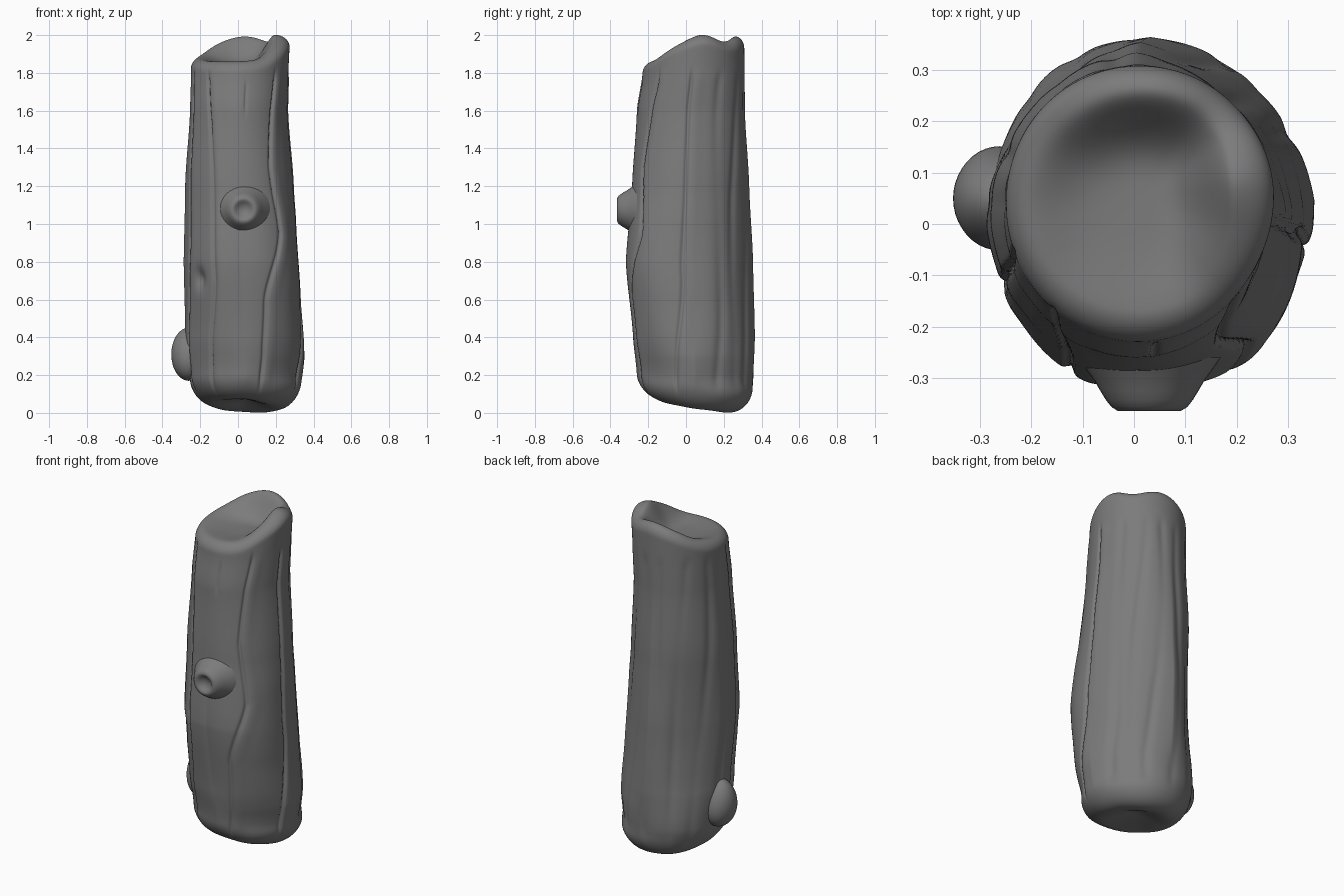
import bpy, bmesh, math
from mathutils import Vector, Matrix

cube = bpy.data.objects.get("Cube")
if cube:
    bpy.data.objects.remove(cube)

bark = bpy.data.materials.new("bark grey")
bark.use_nodes = True
GREY = (0.2, 0.2, 0.2, 1)
bark.diffuse_color = GREY
bark.node_tree.nodes["Principled BSDF"].inputs["Base Color"].default_value = GREY

SEGS, ROWS = 300, 110


def smooth(t):
    t = max(0.0, min(1.0, t))
    return t * t * (3 - 2 * t)


def interp(points, v):
    """Softly interpolate sorted (position, value) pairs."""
    if v <= points[0][0]:
        return points[0][1]
    for (a, p), (b, q) in zip(points, points[1:]):
        if v <= b:
            t = (v - a) / (b - a)
            return p + (q - p) * (smooth(t) + t) / 2
    return points[-1][1]


def around(points, deg):
    """Blurred lookup in a table that runs round the trunk."""
    return sum(interp(points, (deg + k) % 360) for k in range(-14, 15, 2)) / 15


def finish(bm, name):
    bmesh.ops.recalc_face_normals(bm, faces=bm.faces)
    mesh = bpy.data.meshes.new(name)
    bm.to_mesh(mesh)
    bm.free()
    mesh.materials.append(bark)
    for p in mesh.polygons:
        p.use_smooth = True
    ob = bpy.data.objects.new(name, mesh)
    bpy.context.collection.objects.link(ob)


# Trunk outline: extents by height
LEFT = [(0, -.24), (.2, -.255), (.4, -.28), (.8, -.293), (1.2, -.282), (1.6, -.255), (1.8, -.25), (2, -.25)]
RIGHT = [(0, .315), (.3, .352), (.6, .327), (1, .304), (1.2, .292), (1.6, .262), (1.8, .267), (2, .275)]
FRONT = [(0, -.23), (.2, -.26), (.4, -.28), (.8, -.315), (1.2, -.285), (1.6, -.26), (1.8, -.23), (2, -.2)]
BACK = [(0, .35), (.4, .365), (.8, .355), (1.2, .335), (1.6, .312), (2, .308)]
# Uneven end rims: height by angle
TOP_RIM = [(0, 2.0), (18, 2.005), (45, 1.955), (70, 1.99), (92, 1.995), (120, 1.96), (150, 1.9),
           (180, 1.875), (225, 1.86), (270, 1.86), (300, 1.87), (330, 1.945), (360, 2.0)]
BASE_RIM = [(0, .02), (60, 0), (120, .01), (180, .045), (225, .07), (270, .075), (315, .045), (360, .02)]
# How far out the crown of the top rim sits: the raised lobe is the thickest
CROWN = [(0, .7), (25, .72), (50, .83), (180, .8), (270, .8), (310, .8), (360, .7)]
# Bark cracks: angle by height
CRACKS = [
    [(.2, 232), (.7, 244), (1.2, 242), (1.8, 230)],
    [(.2, 286), (.6, 293), (.95, 312), (1.3, 305), (1.8, 317)],
    [(.2, 340), (.7, 353), (1.2, 355), (1.8, 358)],
    [(.2, 195), (.9, 206), (1.8, 200)],
]
SOFT_FOLDS = [28, 50, 72, 98, 124, 152, 176]


def angle_gap(a, b):
    return (a - b + 180) % 360 - 180


def bark_offset(deg, z):
    """Radial relief: cracks with a raised lip, and soft folds on the back."""
    fade = smooth((z - .08) / .12) * smooth((1.84 - z) / .1)
    d = 0.0
    for path in CRACKS:
        g = angle_gap(deg, interp(path, z))
        d += .004 * math.exp(-((g - 7) / 6) ** 2) - .013 * math.exp(-(g / 1.8) ** 2)
    for i, centre in enumerate(SOFT_FOLDS):
        g = angle_gap(deg, centre + 8 * (z - 1) + 4 * math.sin(3 * z + 2 * i))
        depth = .005 + .003 * math.sin(4 * z + 3 * i)
        d -= depth * math.exp(-(g / 5) ** 2)
    g = angle_gap(deg, 278)
    d -= .008 * math.exp(-(g / 1.5) ** 2 - ((z - 1.67) / .08) ** 4)
    # small hollow low on the front
    d -= .03 * math.exp(-(angle_gap(deg, 224) / 7) ** 2 - ((z - .71) / .05) ** 2)
    # the trunk swells diagonally, one way at mid height and the other low down
    a = math.radians(deg)
    swell = .03 * math.exp(-((z - .78) / .42) ** 2) - .022 * math.exp(-((z - .22) / .15) ** 2)
    d += swell * math.cos(a + math.pi / 4) * abs(math.sin(2 * a))
    # and is flatter on one back corner
    if deg < 90:
        d -= .018 * smooth((1.7 - z) / .6) * math.sin(2 * a)
    return d * fade


def side_point(deg, z, scale=1.0):
    l, r, f, b = (interp(t, z) for t in (LEFT, RIGHT, FRONT, BACK))
    a = math.radians(deg)
    d = bark_offset(deg, z)
    x = (l + r) / 2 + ((r - l) / 2 + d) * math.cos(a) * scale
    y = (f + b) / 2 + ((b - f) / 2 + d) * math.sin(a) * scale
    return Vector((x, y, z))


def column(deg):
    """One lengthwise strip of points, base centre to top hollow."""
    lo, hi, crown = around(BASE_RIM, deg), around(TOP_RIM, deg), around(CROWN, deg)
    pts = []
    # hollow base
    for i in range(1, 12):
        s = i / 12
        p = side_point(deg, lo, .62 * s)
        p.z = .07 + (lo - .07) * smooth(s)
        pts.append(p)
    # rounded lower edge
    for i in range(14):
        a = i / 14 * math.pi / 2
        pts.append(side_point(deg, lo + .13 * (1 - math.cos(a)), .62 + .38 * math.sin(a)))
    # sides
    start, end = lo + .13, hi - .06
    for i in range(ROWS + 1):
        pts.append(side_point(deg, start + (end - start) * i / ROWS))
    # rounded upper rim
    for i in range(1, 13):
        a = i / 12 * math.pi / 2
        pts.append(side_point(deg, end + .06 * math.sin(a), crown + (1 - crown) * math.cos(a)))
    # hollow top
    for i in range(1, 26):
        s = 1 - i / 26
        p = side_point(deg, hi, crown * s)
        p.z = 1.85 + (hi - 1.85) * smooth(s ** 1.8)
        pts.append(p)
    return pts


bm = bmesh.new()
cols = [[bm.verts.new(p) for p in column(360 * i / SEGS)] for i in range(SEGS)]
for c, n in zip(cols, cols[1:] + cols[:1]):
    for j in range(len(c) - 1):
        bm.faces.new((c[j], n[j], n[j + 1], c[j + 1]))
bm.faces.new([c[0] for c in cols])
bm.faces.new([c[-1] for c in cols])
finish(bm, "trunk")

# Cut branch stub on the front: a low mound with a dished end
STUB = [(.14, -.03), (.122, -.004), (.107, .016), (.096, .035), (.085, .053), (.074, .067),
        (.061, .075), (.05, .073), (.038, .062), (.022, .053), (.006, .05)]
SIDES = 40
place = Matrix.Translation((.03, -.29, 1.075)) @ Matrix.Rotation(math.pi / 2, 4, "X")
bm = bmesh.new()
rings = []
for r, h in STUB:
    turn = [2 * math.pi * k / SIDES for k in range(SIDES)]
    rings.append([bm.verts.new(place @ Vector((r * math.cos(t), r * math.sin(t), h))) for t in turn])
for a, b in zip(rings, rings[1:]):
    for k in range(SIDES):
        m = (k + 1) % SIDES
        bm.faces.new((a[k], a[m], b[m], b[k]))
bm.faces.new(rings[-1])
finish(bm, "front_knot")

# Rounded burl low on the side, narrower towards the top
bm = bmesh.new()
bmesh.ops.create_uvsphere(bm, u_segments=40, v_segments=24, radius=1)
for v in bm.verts:
    taper = 1 - .2 * v.co.z
    v.co = Vector((-.262 + .091 * v.co.x, .05 + .1 * v.co.y * taper, .31 + .14 * v.co.z))
finish(bm, "side_burl")
